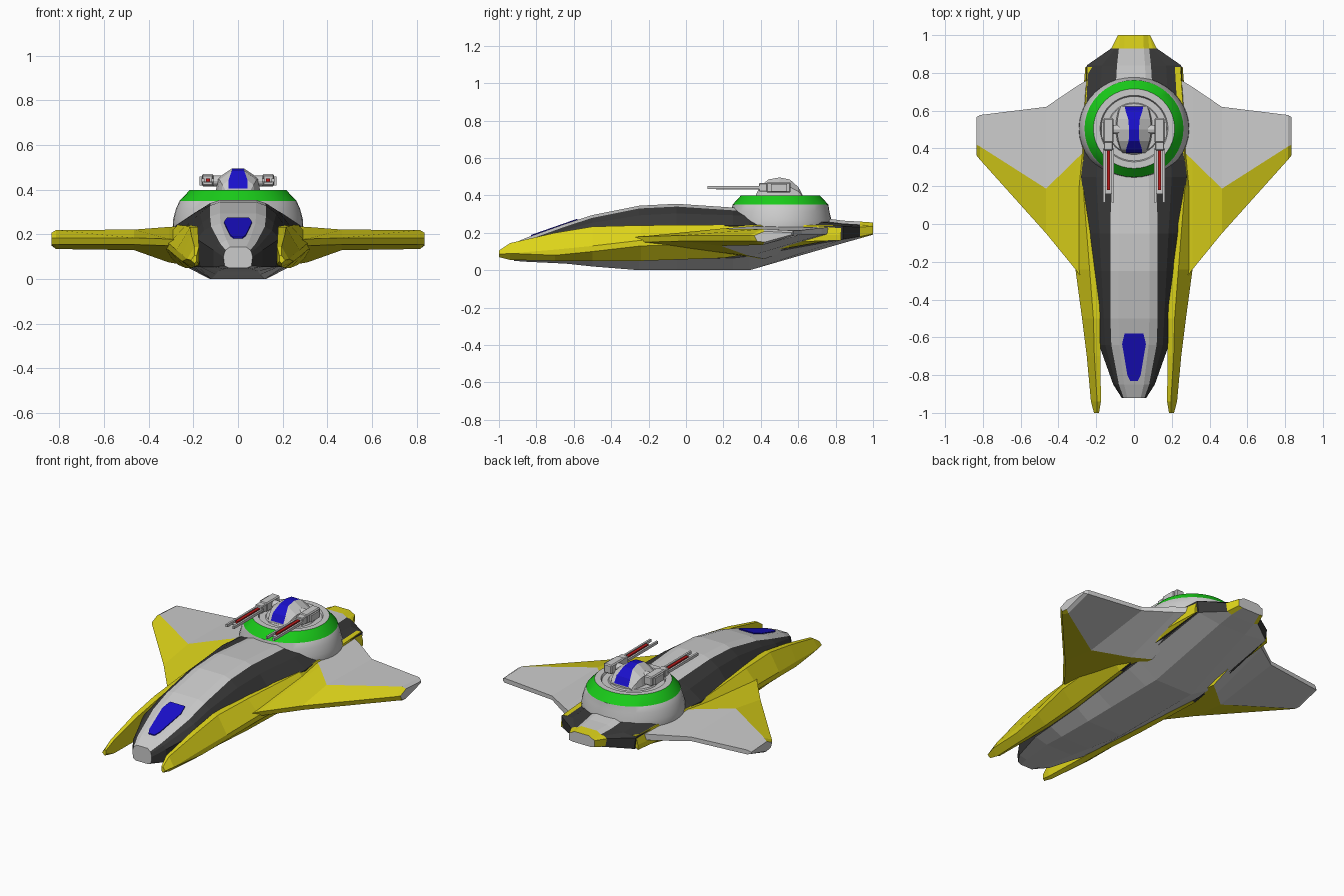
import bpy, bmesh, math

if "Cube" in bpy.data.objects:
    bpy.data.objects.remove(bpy.data.objects["Cube"])

def mat(name, rgb):
    m = bpy.data.materials.new(name)
    m.diffuse_color = (*rgb, 1)
    m.use_nodes = True
    m.node_tree.nodes["Principled BSDF"].inputs["Base Color"].default_value = m.diffuse_color
    return m

MATS = [None,
        mat("yellow", (0.72, 0.65, 0.01)), mat("charcoal", (0.04, 0.04, 0.04)),
        mat("blue", (0.01, 0.005, 0.6)), mat("green", (0.01, 0.6, 0.01)),
        mat("red", (0.5, 0.01, 0.01))]
GREY, YEL, DARK, BLUE, GREEN, RED = range(6)

def finish(name, bm, mirror=False):
    bmesh.ops.recalc_face_normals(bm, faces=bm.faces)
    me = bpy.data.meshes.new(name)
    bm.to_mesh(me)
    bm.free()
    used = sorted({p.material_index for p in me.polygons})
    remap = {u: i for i, u in enumerate(used)}
    idx = [remap[p.material_index] for p in me.polygons]
    if used != [GREY]:
        for u in used:
            me.materials.append(MATS[u])
    for p, i in zip(me.polygons, idx):
        p.material_index = i
    ob = bpy.data.objects.new(name, me)
    bpy.context.collection.objects.link(ob)
    if mirror:
        ob.modifiers.new("mirror", 'MIRROR')
    return ob

def loft(name, rings, color, caps=(GREY, GREY), mirror=False):
    """Skin closed rings of points; color(span, segment) picks the material."""
    bm = bmesh.new()
    vs = [[bm.verts.new(p) for p in r] for r in rings]
    n = len(rings[0])
    for s in range(len(vs) - 1):
        for k in range(n):
            j = (k + 1) % n
            f = bm.faces.new((vs[s][k], vs[s][j], vs[s + 1][j], vs[s + 1][k]))
            f.material_index = color(s, k)
    for ring, c in ((vs[0], caps[0]), (vs[-1], caps[1])):
        bm.faces.new(ring).material_index = c
    return finish(name, bm, mirror)

def box(name, x, y, z, c=GREY, bevel=0.0):
    bm = bmesh.new()
    bmesh.ops.create_cube(bm, size=1)
    for v in bm.verts:
        v.co = [(a + b) / 2 + t * (b - a) for t, (a, b) in zip(v.co, (x, y, z))]
    if bevel:
        bmesh.ops.bevel(bm, geom=bm.edges[:], offset=bevel, segments=1, affect='EDGES')
    for f in bm.faces:
        f.material_index = c
    return finish(name, bm, True)

def symmetric(y, half):
    return [(x, y, z) for x, z in half] + [(-x, y, z) for x, z in reversed(half)]

# Fuselage: y, bottom w/z, low side w/z, side w/z, top w/z
hull = [(-.92, .04, .05, .06, .06, .065, .10, .055, .145),
        (-.85, .06, .045, .11, .055, .11, .13, .08, .175),
        (-.64, .09, .035, .17, .055, .185, .18, .12, .25),
        (-.50, .10, .02, .18, .055, .195, .20, .125, .295),
        (-.25, .12, 0, .20, .055, .22, .22, .125, .345),
        (-.05, .122, 0, .22, .06, .24, .23, .125, .355),
        (.25, .125, 0, .25, .065, .28, .24, .12, .335),
        (.34, .125, 0, .25, .075, .27, .24, .12, .33),
        (.84, .09, .145, .24, .165, .25, .235, .09, .265),
        (.93, .08, .17, .11, .18, .12, .23, .08, .26),
        (1.0, .06, .19, .085, .195, .085, .235, .075, .255)]
rings = []
for y, bw, bz, lw, lz, sw, sz, tw, tz in hull:
    rings.append(symmetric(y, [(bw, bz), (lw, lz), (sw, sz),
                               ((sw + tw) / 2, .35 * sz + .65 * tz - .008),
                               (tw, tz - .015), (tw * .65, tz)]))

def hull_color(s, k):
    if s == len(hull) - 2:
        return GREY if k == 11 else YEL
    return DARK if k in (1, 2, 3, 7, 8, 9) else GREY

loft("fuselage", rings, hull_color)

# Nose window lying on the sloped top
win = [(.05, -.58), (.063, -.635), (.035, -.80), (.02, -.83)]
win += [(-x, y) for x, y in reversed(win)]
wz = lambda y: .182 + (y + .83) * .35
loft("nose_window", [[(x, y, wz(y) + d) for x, y in win] for d in (-.01, .006)],
     lambda s, k: BLUE, (BLUE, BLUE))

# Side prongs: y, inner x, ridge x, outer x, bottom z, edge z, top z
prong = [(-1.0, .185, .195, .212, .07, .085, .105),
         (-.94, .175, .195, .228, .055, .09, .145),
         (-.70, .178, .21, .25, .05, .11, .20),
         (-.50, .18, .215, .275, .05, .13, .233),
         (-.24, .19, .235, .31, .05, .16, .24),
         (.20, .22, .27, .34, .065, .17, .242),
         (.55, .21, .265, .28, .12, .18, .242),
         (.83, .20, .245, .258, .17, .19, .24)]
loft("side_prong", [[(i, y, b + .01), (r, y, b), (o, y, e - .03 * (e > .1)), (o, y, e),
                     (r, y, t), (i, y, t)] for y, i, r, o, b, e, t in prong],
     lambda s, k: DARK if k == 0 and s > 4 else YEL, (YEL, YEL), True)

# Wings: x, leading y, colour-crease y, trailing y, bottom z, leading z, top z, trailing bottom z
wing = [(.22, -.36, .42, .78, .06, .17, .238, .195),
        (.31, -.24, .34, .725, .075, .18, .234, .19),
        (.465, -.05, .187, .62, .13, .185, .222, .19),
        (.815, .34, .41, .577, .135, .185, .22, .185),
        (.835, .365, .42, .565, .15, .185, .208, .19)]
loft("wing", [[(x, l + .015, zl - .03), (x, l, zl), (x, c, zt), (x, t, zt - .008),
               (x, t, tb), (x, c, zb)] for x, l, c, t, zb, zl, zt, tb in wing],
     lambda s, k: GREY if k in (2, 3, 4) else YEL, (YEL, GREY), True)

# Round turret base with green band
prof = [(.27, .15), (.293, .22), (.29, .27), (.278, .315), (.262, .35),
        (.215, .40), (.18, .40), (.174, .388), (.14, .388), (.135, .396)]
N = 40
base = loft("turret_base",
            [[(r * math.cos(a), .505 + r * math.sin(a) * (.94 if z < .33 else .98), z)
              for a in (2 * math.pi * i / N for i in range(N))] for r, z in prof],
            lambda s, k: GREEN if s == 4 else GREY)
bpy.context.view_layer.objects.active = base
base.select_set(True)
bpy.ops.object.shade_smooth_by_angle(angle=math.radians(28))
base.select_set(False)

# Faceted turret cap with blue stripe: y, outer half width, stripe half width, top z
cap = [(.375, .06, .042, .405), (.395, .075, .042, .445), (.44, .09, .028, .485),
       (.50, .10, .026, .496), (.555, .095, .03, .485), (.60, .085, .045, .445),
       (.622, .075, .048, .405)]
loft("turret_cap",
     [symmetric(y, [(o, .385), (o * .92, .385 + .6 * (z - .385)), (s, z)])
      for y, o, s, z in cap],
     lambda s, k: BLUE if k == 2 else GREY)

# Twin guns: pivot, housing, rails and red core
loft("gun_pivot", [[(x, .5 + .024 * math.cos(a), .44 + .024 * math.sin(a))
                    for a in (2 * math.pi * i / 12 for i in range(12))] for x in (.07, .112)],
     lambda s, k: GREY, mirror=True)
box("gun_housing", (.108, .162), (.43, .56), (.415, .47), bevel=.006)
box("gun_collar", (.112, .16), (.39, .435), (.42, .465), bevel=.004)
box("gun_outer_plate", (.158, .172), (.455, .54), (.42, .46))
for part, x in (("inner", (.107, .119)), ("outer", (.151, .163))):
    box("gun_rail_" + part, x, (.115, .40), (.434, .45))
box("gun_core", (.126, .144), (.18, .40), (.433, .451), RED)
box("gun_floor", (.117, .153), (.16, .40), (.432, .438))
